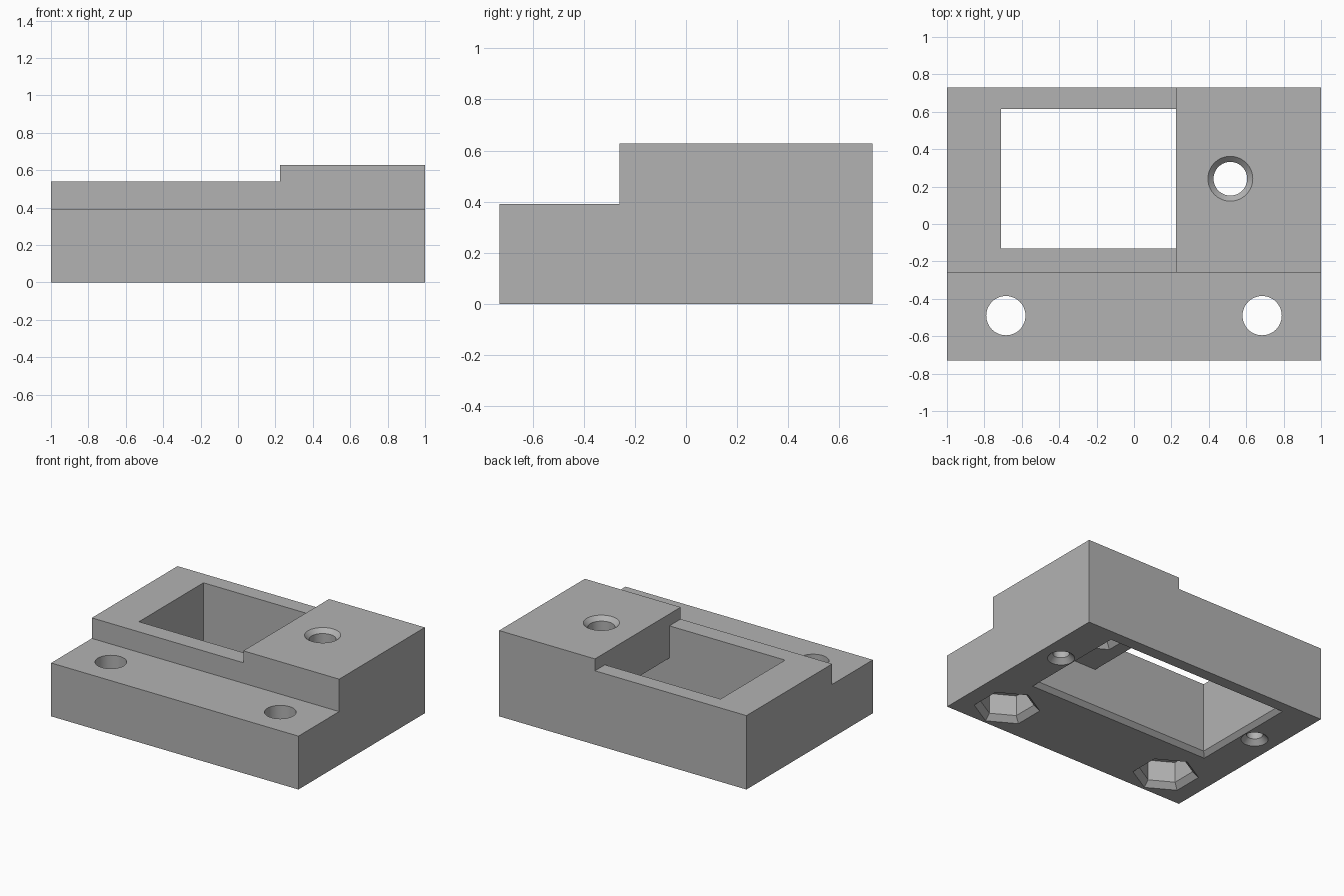
import bpy
import bmesh
from math import cos, sin, tau

cube = bpy.data.objects.get("Cube")
if cube:
    bpy.data.objects.remove(cube, do_unlink=True)

grey = bpy.data.materials.new("plain grey")
grey.use_nodes = True
colour = (0.45, 0.45, 0.45, 1)
grey.diffuse_color = colour
grey.node_tree.nodes["Principled BSDF"].inputs["Base Color"].default_value = colour


def loft(name, rings):
    """Closed solid through a stack of rings with equal point counts."""
    bm = bmesh.new()
    loops = [[bm.verts.new(p) for p in ring] for ring in rings]
    n = len(loops[0])
    for a, b in zip(loops, loops[1:]):
        for i in range(n):
            j = (i + 1) % n
            bm.faces.new((a[i], a[j], b[j], b[i]))
    bm.faces.new(loops[0])
    bm.faces.new(loops[-1])
    bmesh.ops.recalc_face_normals(bm, faces=bm.faces)
    mesh = bpy.data.meshes.new(name)
    bm.to_mesh(mesh)
    bm.free()
    mesh.materials.append(grey)
    obj = bpy.data.objects.new(name, mesh)
    bpy.context.collection.objects.link(obj)
    return obj


def rect(x0, x1, y0, y1, z, grow=0):
    x0, x1, y0, y1 = x0 - grow, x1 + grow, y0 - grow, y1 + grow
    return [(x0, y0, z), (x1, y0, z), (x1, y1, z), (x0, y1, z)]


def turned(name, x, y, sides, profile):
    """Round or hexagonal cutter from (radius, height) pairs."""
    turns = [tau * (0.25 + i / sides) for i in range(sides)]
    return loft(name, [[(x + r * cos(t), y + r * sin(t), z) for t in turns]
                       for r, z in profile])


# Stepped body, extruded sideways from its side profile
side = [(-0.73, 0), (0.73, 0), (0.73, 0.627), (-0.26, 0.627), (-0.26, 0.39), (-0.73, 0.39)]
body = loft("mount_body", [[(x, y, z) for y, z in side] for x in (-1, 1)])


def cut(cutter):
    mod = body.modifiers.new("cut", "BOOLEAN")
    mod.operation = "DIFFERENCE"
    mod.solver = "EXACT"
    mod.object = cutter
    bpy.context.view_layer.objects.active = body
    bpy.ops.object.modifier_apply(modifier=mod.name)
    bpy.data.objects.remove(cutter, do_unlink=True)


# Lowered top beside the raised block
cut(loft("top_step", [rect(-1.2, 0.225, -1, 1, z) for z in (0.54, 0.8)]))

# Chamfered pocket from below and the narrower window through the top
depth = (-0.13, 0.615)
cut(loft("pocket", [rect(-0.71, 0.71, *depth, z, g)
                    for z, g in ((-0.02, 0.05), (0.03, 0), (0.305, 0))]))
cut(loft("window", [rect(-0.71, 0.225, *depth, z) for z in (0.2, 0.8)]))

# Front bolt holes with chamfered hexagonal nut recesses, and blind screw holes
for x in (-0.685, 0.685):
    cut(turned("nut_recess", x, -0.49, 6, [(0.24, -0.02), (0.18, 0.04), (0.18, 0.19)]))
    cut(turned("bolt_hole", x, -0.49, 48, [(0.105, 0.1), (0.105, 0.6)]))
for x in (-0.835, 0.835):
    cut(turned("screw_hole", x, 0.245, 48,
               [(0.11, -0.02), (0.055, 0.035), (0.055, 0.3)]))

# Countersunk hole through the raised block, with a nut recess in the pocket roof
cut(turned("roof_recess", 0.515, 0.242, 6, [(0.235, 0.29), (0.18, 0.345), (0.18, 0.45)]))
cut(turned("roof_hole", 0.515, 0.242, 48,
           [(0.09, 0.4), (0.09, 0.597), (0.14, 0.647)]))

# Smooth bores, crisp edges
bpy.ops.object.select_all(action="DESELECT")
body.select_set(True)
bpy.context.view_layer.objects.active = body
bpy.ops.object.shade_smooth_by_angle(angle=0.5)
